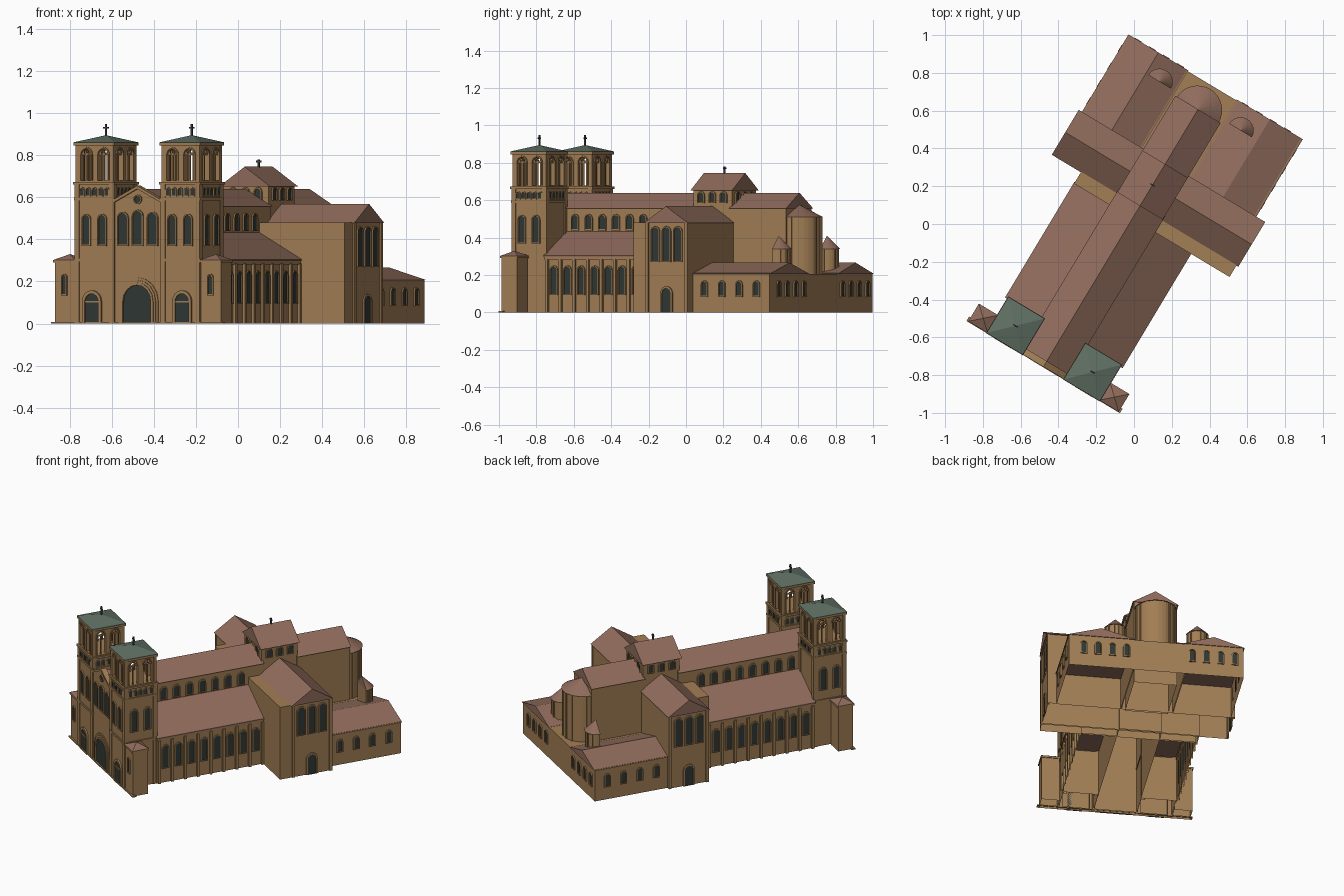
import bpy, bmesh, math
from mathutils import Matrix, Vector

if "Cube" in bpy.data.objects:
    bpy.data.objects.remove(bpy.data.objects["Cube"])

# the building is turned on its plot
WORLD = Matrix.Rotation(math.radians(-31), 4, 'Z') @ Matrix.Translation((-0.022, 0, 0))
I = Matrix.Identity(4)
SIDEWAYS = Matrix.Rotation(math.pi / 2, 4, 'Z')
UPRIGHT = Matrix.Rotation(math.pi / 2, 4, 'X')
parts = {}


def material(name, col):
    m = bpy.data.materials.new(name)
    m.diffuse_color = (*col, 1)
    m.use_nodes = True
    m.node_tree.nodes["Principled BSDF"].inputs["Base Color"].default_value = m.diffuse_color
    return m


STONE = material("stone", (0.36, 0.21, 0.09))
TILE = material("roof_tile", (0.28, 0.15, 0.107))
COPPER = material("copper", (0.115, 0.16, 0.125))
GLASS = material("dark_glass", (0.03, 0.04, 0.035))
IRON = material("iron", (0.05, 0.05, 0.05))


def part(name, mat):
    if name not in parts:
        parts[name] = (bmesh.new(), mat)
    return parts[name][0]


def prism(name, mat, pts, y0, y1, M=I, skip_bottom=False):
    """Outline in the x-z plane pushed from y0 to y1."""
    bm = part(name, mat)
    a = [bm.verts.new(M @ Vector((x, y0, z))) for x, z in pts]
    b = [bm.verts.new(M @ Vector((x, y1, z))) for x, z in pts]
    faces = [bm.faces.new(a), bm.faces.new(b[::-1])]
    for i in range(len(pts)):
        if skip_bottom and i == 0:
            continue
        j = (i + 1) % len(pts)
        faces.append(bm.faces.new((a[i], b[i], b[j], a[j])))
    bmesh.ops.recalc_face_normals(bm, faces=faces)


def box(name, mat, x0, x1, y0, y1, z0, z1, M=I):
    prism(name, mat, [(x0, z0), (x1, z0), (x1, z1), (x0, z1)], y0, y1, M, z0 == 0)


def gable(name, mat, x0, x1, y0, y1, z0, z1, along_x=False):
    if along_x:
        prism(name, mat, [(y0, z0), (y1, z0), ((y0 + y1) / 2, z1)], -x1, -x0, SIDEWAYS)
    else:
        prism(name, mat, [(x0, z0), (x1, z0), ((x0 + x1) / 2, z1)], y0, y1)


def fan(name, mat, base, apex):
    bm = part(name, mat)
    vs = [bm.verts.new(p) for p in base]
    t = bm.verts.new(apex)
    fs = [bm.faces.new(vs)] + [bm.faces.new((vs[i], vs[(i + 1) % len(vs)], t)) for i in range(len(vs))]
    bmesh.ops.recalc_face_normals(bm, faces=fs)


def pyramid(name, mat, cx, cy, r, z0, z1, ry=None):
    ry = ry or r
    fan(name, mat, [(cx + sx * r, cy + sy * ry, z0) for sx, sy in ((-1, -1), (1, -1), (1, 1), (-1, 1))], (cx, cy, z1))


def arch(w, h, n=8, z0=0.0):
    r = w / 2
    return [(-r, z0), (r, z0)] + [(r * math.cos(math.pi * i / n), h - r + r * math.sin(math.pi * i / n)) for i in range(n + 1)]


def ring(name, mat, outer, inner, y0, y1, M):
    """Frame between two outlines with equal point counts."""
    bm = part(name, mat)
    loops = [[bm.verts.new(M @ Vector((x, y, z))) for x, z in pts]
             for pts, y in ((outer, y0), (inner, y0), (inner, y1), (outer, y1))]
    n, fs = len(outer), []
    for k in range(4):
        p, q = loops[k], loops[(k + 1) % 4]
        fs += [bm.faces.new((p[i], p[(i + 1) % n], q[(i + 1) % n], q[i])) for i in range(n)]
    bmesh.ops.recalc_face_normals(bm, faces=fs)


def at(x, y, z, deg=0):
    return Matrix.Translation((x, y, z)) @ Matrix.Rotation(math.radians(deg), 4, 'Z')


def window(name, M, w, h, f=0.006, out=0.008):
    prism(name + "_glass", GLASS, arch(w, h), 0.002, -0.003, M)
    ring(name + "_frames", STONE, arch(w + 2 * f, h + f, z0=-f if f < 0.008 else 0), arch(w, h), 0.002, -out, M)


def cross(x, y, z, h):
    box("crosses", IRON, x - .004, x + .004, y - .004, y + .004, z - .01, z + h)
    box("crosses", IRON, x - .014, x + .014, y - .003, y + .003, z + h * .6, z + h * .6 + .008)


# facade centre with gable, portal and windows
prism("facade_centre", STONE, [(-.14, 0), (.14, 0), (.14, .58), (0, .65), (-.14, .58)], -.885, -.86, I, True)
for s in (-1, 1):
    prism("gable_moulding", STONE, [(0, .64), (s * .13, .575), (s * .13, .59), (0, .655)], -.895, -.86)
box("front_step", STONE, -.474, .474, -.897, -.87, 0, .008)
for k, g in enumerate((0, .012, .024)):
    ring("main_portal_arches", STONE, arch(.18 + 2 * g, .195 + g), arch(.155 + 2 * g, .183 + g), 0, -.004 - .004 * (2 - k), at(0, -.886, 0))
prism("main_portal_door", GLASS, arch(.16, .187), 0, -.003, at(0, -.886, 0))
for x, h in ((-.082, .15), (0, .16), (.082, .15)):
    window("facade_window", at(x, -.885, .375), .05, h)
disc = [(.017 * math.cos(i * math.pi / 8), .017 * math.sin(i * math.pi / 8)) for i in range(16)]
ring("rose_frame", STONE, [(1.3 * x, 1.3 * z) for x, z in disc], disc, 0, -.008, at(0, -.885, .59))
prism("rose_glass", GLASS, disc, 0, -.003, at(0, -.885, .59))

# twin towers
R = .105
for s in (-1, 1):
    cx, cy = s * .238, -.785
    box("tower_shafts", STONE, cx - R, cx + R, cy - R, cy + R, 0, .68)
    for z, e in ((.295, .006), (.585, .006), (.66, .009), (.845, .007)):
        box("tower_string_courses", STONE, cx - R - e, cx + R + e, cy - R - e, cy + R + e, z, z + .013)
    for sx in (-1, 1):
        for sy in (-1, 1):
            px, py = cx + sx * (R - .009), cy + sy * (R - .009)
            box("tower_corner_strips", STONE, px - .013, px + .013, py - .013, py + .013, 0, .67)
            box("belfry_corners", STONE, px - .009, px + .009, py - .009, py + .009, .67, .85)
    for d in range(4):
        F = at(cx, cy, 0, d * 90)
        for t in (-.047, .047):
            c = .123
            hole = arch(.056, c + .028)
            rect = [(-.047, -.005), (.047, -.005)]
            for i in range(9):
                co, si = math.cos(math.pi * i / 8), math.sin(math.pi * i / 8)
                k = .047 / max(abs(co), abs(si))
                rect.append((k * co, c + k * si))
            ring("belfry_walls", STONE, rect, hole, -R + .022, -R + .003, F @ at(t, 0, .68))
            ring("belfry_arch_frames", STONE, arch(.07, c + .035), hole, -R + .01, -R - .003, F @ at(t, 0, .68))
            box("belfry_columns", STONE, t - .004, t + .004, -R + .006, -R + .014, .68, .805, F)
            prism("belfry_columns", STONE, [(t - .028, .8), (t + .028, .8), (t + .02, .825), (t + .012, .806),
                  (t, .812), (t - .012, .806), (t - .02, .825)], -R + .006, -R + .014, F)
        for k in range(5):
            window("frieze", F @ at((k - 2) * .034, -R, .608), .02, .036, .004, .005)
    for face in (0, 90 * s):
        for t in (-.044, .044):
            window("tower_window", at(cx, cy, 0, face) @ at(t, -R, .375), .038, .14)
    box("tower_roof_eaves", COPPER, cx - .112, cx + .112, cy - .112, cy + .112, .853, .861)
    pyramid("tower_roofs", COPPER, cx, cy, .112, .861, .895)
    cross(cx, cy, .895, .053)
    # side portals
    D = at(s * .25, -.89, 0)
    prism("side_portal_doors", GLASS, arch(.075, .142), 0, -.003, D)
    ring("side_portal_frames", STONE, arch(.105, .158), arch(.075, .142), 0, -.01, D)
    box("side_portal_lintels", STONE, -.04, .04, -.006, 0, .1, .108, D)
    # corner turrets
    tx = s * .405
    box("turrets", STONE, tx - .055, tx + .055, -.888, -.79, 0, .295)
    box("turret_cornices", STONE, tx - .06, tx + .06, -.894, -.785, .29, .302)
    pyramid("turret_roofs", TILE, tx, -.839, .06, .302, .33, .055)
    window("turret_window", at(tx, -.888, .14), .02, .09)

# nave, clerestory and aisles
box("nave_walls", STONE, -.13, .13, -.87, .12, 0, .56)
gable("nave_roof", TILE, -.143, .143, -.868, .12, .557, .64)
for s in (-1, 1):
    box("aisle_walls", STONE, min(s * .13, s * .35), max(s * .13, s * .35), -.685, .03, 0, .3)
    prism("aisle_roofs", TILE, [(s * .363, .297), (s * .363, .305), (s * .13, .432), (s * .13, .297)], -.685, .03)
    box("aisle_cornices", STONE, min(s * .34, s * .357), max(s * .34, s * .357), -.68, .02, .28, .298)
    for k in range(8):
        y = -.625 + .085 * k
        window("aisle_window", at(s * .35, y, .1, 90 * s), .036, .145)
        window("clerestory_window", at(s * .13, y, .445, 90 * s), .036, .075)
    for k in range(9):
        y = -.667 + .085 * k
        box("aisle_pilasters", STONE, min(s * .345, s * .363), max(s * .345, s * .363), y - .008, y + .008, 0, .285)

# transept with its flat front ledge
box("transept_walls", STONE, -.53, .6, .1, .36, 0, .48)
box("transept_ledge", STONE, -.36, .6, .02, .11, 0, .48)
gable("transept_roof", TILE, -.54, .612, .09, .367, .478, .568, True)
for s, x in ((-1, -.53), (1, .6)):
    for t in (-.07, 0, .07):
        window("transept_window", at(x, .228 + t, .275, 90 * s), .044, .18)
    window("transept_door", at(x, .228, 0, 90 * s), .055, .13, .01)
    for y in (.107, .353):
        box("transept_corner_strips", STONE, x - .008, x + .008, y - .009, y + .009, 0, .478)

# crossing tower
box("crossing_walls", STONE, -.125, .125, .108, .348, .48, .655)
gable("crossing_roof", TILE, -.14, .14, .098, .357, .652, .745)
for s in (-1, 1):
    for t in (-.07, 0, .07):
        window("crossing_window", at(s * .125, .228 + t, .59, 90 * s), .032, .052)
        window("crossing_window", at(t, .228 + s * .12, .59, 90 + 90 * s), .032, .052)
cross(0, .228, .745, .035)

# choir and apses
box("choir_walls", STONE, -.13, .13, .34, .69, 0, .56)
gable("choir_roof", TILE, -.14, .14, .34, .695, .557, .64)


def apse(cx, cy, r, z0, z1, z2, n):
    ang = [math.pi * i / n for i in range(n + 1)]
    prism("apse_walls", STONE, [(cx + r * math.cos(a), -(cy + r * math.sin(a))) for a in ang], z0, z1, UPRIGHT)
    e = r + .008
    fan("apse_roofs", TILE, [(cx + e * math.cos(a), cy + e * math.sin(a), z1) for a in ang], (cx, cy, z2))
    for a in ang[1:-1:2]:
        box("apse_ribs", STONE, r - .005, r + .005, -.004, .004, z0, z1, at(cx, cy, 0, math.degrees(a)))


apse(0, .69, .122, .1, .51, .578, 16)
for s in (-1, 1):
    apse(s * .25, .715, .062, .15, .34, .41, 12)

# low rear wings around the choir
box("rear_middle", STONE, -.16, .16, .355, .84, 0, .205)
for s, xo in ((-1, -.514), (1, .551)):
    a, b = sorted((s * .155, xo))
    box("rear_wing_walls", STONE, a, b, .355, .84, 0, .21)
    gable("rear_wing_roofs", TILE, a - .006, b + .006, .355, .845, .207, .266)
    for k in range(4):
        window("rear_side_window", at(xo, .435 + .108 * k, .09, 90 * s), .03, .075)
        window("rear_end_window", at(s * (.2 + .087 * k), .84, .09, 180), .03, .075)

# write the meshes
for name, (bm, mat) in parts.items():
    bm.transform(WORLD)
    me = bpy.data.meshes.new(name)
    bm.to_mesh(me)
    bm.free()
    me.materials.append(mat)
    bpy.context.scene.collection.objects.link(bpy.data.objects.new(name, me))
